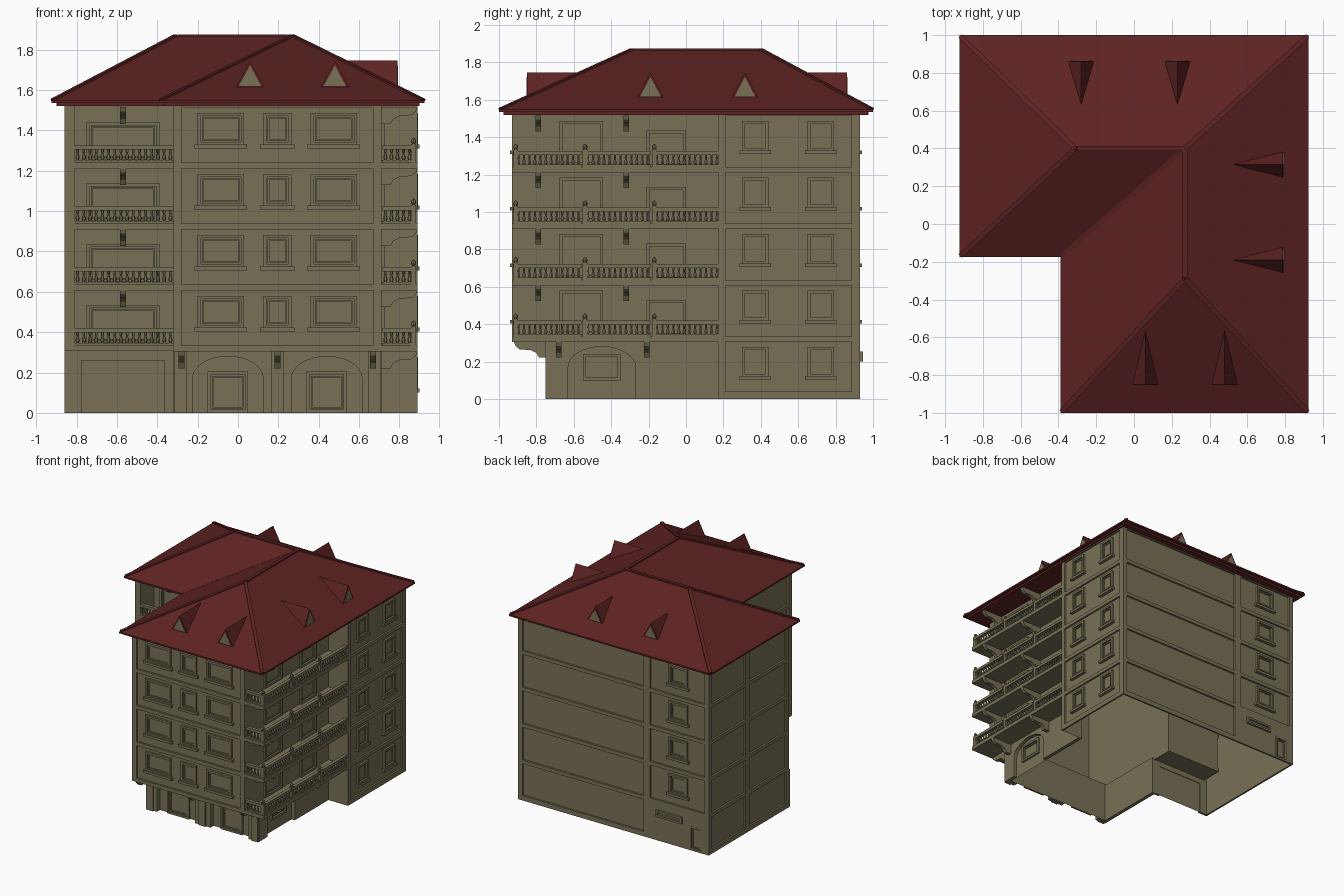
import bpy, bmesh, math
from mathutils import Vector, Matrix

if "Cube" in bpy.data.objects:
    bpy.data.objects.remove(bpy.data.objects["Cube"])

def material(name, col):
    m = bpy.data.materials.new(name)
    m.diffuse_color = (*col, 1)
    m.use_nodes = True
    m.node_tree.nodes["Principled BSDF"].inputs["Base Color"].default_value = m.diffuse_color
    return m

STONE = material("stone", (0.19, 0.165, 0.095))
TILE = material("roof_tile", (0.11, 0.016, 0.016))
X, Y, Z = Vector((1, 0, 0)), Vector((0, 1, 0)), Vector((0, 0, 1))

# A frame is (origin, along, outward, up)
def frame(o, u, n, up=Z):
    return (Vector(o), u, n, up)

def turned(F):
    return (F[0], F[2], F[1], F[3])

class Part:
    def __init__(self):
        self.bm = bmesh.new()

    def prism(self, F, pts, d0, d1):
        o, u, n, up = F
        rings = [[self.bm.verts.new(o + u * a + n * d + up * b) for a, b in pts] for d in (d0, d1)]
        self.bm.faces.new(rings[0])
        self.bm.faces.new(rings[1][::-1])
        k = len(pts)
        for i in range(k):
            j = (i + 1) % k
            self.bm.faces.new((rings[0][i], rings[0][j], rings[1][j], rings[1][i]))

    def box(self, F, u0, u1, d0, d1, z0, z1):
        self.prism(F, [(u0, z0), (u1, z0), (u1, z1), (u0, z1)], d0, d1)

    def lathe(self, loc, prof, n=6):
        rings = [[self.bm.verts.new(loc + Vector((r * math.cos(i * math.tau / n), r * math.sin(i * math.tau / n), z)))
                  for i in range(n)] for r, z in prof]
        for a, b in zip(rings, rings[1:]):
            for i in range(n):
                j = (i + 1) % n
                self.bm.faces.new((a[i], a[j], b[j], b[i]))

    def shell(self, pts, z0, z1):
        lo, hi = ([self.bm.verts.new((x, y, z)) for x, y in pts] for z in (z0, z1))
        for i in range(len(pts)):
            j = (i + 1) % len(pts)
            self.bm.faces.new((lo[i], lo[j], hi[j], hi[i]))

    def finish(self, name, mat=STONE):
        bmesh.ops.recalc_face_normals(self.bm, faces=self.bm.faces)
        me = bpy.data.meshes.new(name)
        self.bm.to_mesh(me)
        self.bm.free()
        me.materials.append(mat)
        bpy.context.collection.objects.link(bpy.data.objects.new(name, me))

W = frame((0, 0, 0), X, Y)
FLAT = frame((0, 0, 0), X, Z, Y)
FRONT, BACK = frame((0, -.93, 0), X, -Y), frame((0, .93, 0), X, Y)
RIGHT, LEFT = frame((.89, 0, 0), Y, X), frame((-.86, 0, 0), Y, -X)
WING = frame((-.32, 0, 0), Y, -X)
LOGGIA, RECESS = frame((0, .06, 0), X, -Y), frame((.71, 0, 0), Y, X)
GFRONT, GLEFT = frame((0, -.74, 0), X, -Y), frame((0, -.13, 0), X, -Y)
FLOORS = [.335 + .302 * i for i in range(4)]
UPPER = [(z, z + .272) for z in FLOORS]
ALL = [(.04, .305)] + UPPER

# Hollow wall shells, open underneath
p = Part()
p.shell([(-.845, .915), (.875, .915), (.875, .17), (.71, .17), (.71, -.915), (-.305, -.915),
         (-.305, .06), (-.81, .06), (-.81, -.12), (-.845, -.12)], .31, 1.53)
p.shell([(-.845, .915), (.875, .915), (.875, .17), (.68, .17), (.68, -.70), (-.29, -.70),
         (-.29, -.12), (-.845, -.12)], 0, .32)
p.finish("wall_shell")

# Raised bands that leave sunken panels
def bands(p, F, u0, u1, a, b, rows, z0, z1=1.53):
    p.box(F, u0, a, -.015, 0, z0, z1)
    p.box(F, b, u1, -.015, 0, z0, z1)
    edges = [z0] + [z for r in rows for z in r] + [z1]
    for lo, hi in zip(edges[::2], edges[1::2]):
        p.box(F, a, b, -.015, 0, lo, hi)

p = Part()
bands(p, FRONT, -.32, .71, -.28, .67, UPPER, .305)
bands(p, RIGHT, .17, .89 + .04, .21, .885, ALL, 0)
bands(p, BACK, -.29, .89, -.26, .85, ALL, 0)
bands(p, BACK, -.86, -.29, -.82, -.32, UPPER, .28)
bands(p, LEFT, .42, .93, .45, .89, ALL, 0)
bands(p, LEFT, -.12, .42, -.08, .39, ALL, 0)
bands(p, WING, -.93, -.12, -.89, -.16, UPPER, .305)
p.finish("facade_bands")

# Windows with casing, inner sash and sill
def window(p, F, c, w, z0, h, d=-.015, sill=True):
    for g, t, out in ((0, .016, .016), (.022, .008, .008)):
        a, b, lo, hi = c - w / 2 + g, c + w / 2 - g, z0 + g, z0 + h - g
        p.box(F, a, a + t, d, d + out, lo, hi)
        p.box(F, b - t, b, d, d + out, lo, hi)
        p.box(F, a + t, b - t, d, d + out, hi - t, hi)
        p.box(F, a + t, b - t, d, d + out, lo, lo + t)
    if sill:
        p.box(F, c - w / 2 - .015, c + w / 2 + .015, d, d + .025, z0 - .016, z0 + .004)

p = Part()
for z in FLOORS:
    for c, w in ((-.085, .23), (.195, .14), (.475, .23)):
        window(p, FRONT, c, w, z + .085, .16)
    window(p, BACK, -.575, .17, z + .085, .16)
    window(p, RECESS, -.56, .23, z + .01, .235, 0, False)
    window(p, RECESS, -.105, .21, z, .195, 0, False)
    window(p, LOGGIA, -.57, .36, z, .2, 0, False)
for z in [.033] + FLOORS:
    for c in (.37, .72):
        window(p, RIGHT, c, .14, z + .085, .16)
p.finish("windows")

# Ground floor: arched fronts, niche doors, side plates, rear door
def arch_plate(p, F, u0, u1, a, b, spring, top, z1, d0, d1):
    c, r = (a + b) / 2, (b - a) / 2
    arc = [(c - r * math.cos(math.pi * i / 16), spring + (top - spring) * math.sin(math.pi * i / 16)) for i in range(17)]
    p.prism(F, [(u0, 0), (a, 0)] + arc + [(b, 0), (u1, 0), (u1, z1), (u0, z1)], d0, d1)

p = Part()
arch_plate(p, GFRONT, -.32, .195, -.225, .125, .17, .28, .31, -.04, 0)
arch_plate(p, GFRONT, .195, .71, .265, .615, .17, .28, .31, -.04, 0)
arch_plate(p, RECESS, -.74, .17, -.63, -.27, .17, .28, .31, -.03, 0)
for c in (-.285, .195, .675):
    p.box(GFRONT, c - .03, c + .03, 0, .012, 0, .31)
p.box(WING, -.74, -.12, -.03, 0, 0, .31)
p.prism(GLEFT, [(-.86, 0), (-.775, 0), (-.775, .26), (-.365, .26), (-.365, 0), (-.32, 0), (-.32, .31), (-.86, .31)],
        -.015, .005)
p.prism(BACK, [(-.86, 0), (-.80, 0), (-.80, .2), (-.68, .2), (-.68, 0), (-.29, 0), (-.29, .28), (-.86, .28)], -.015, 0)
p.finish("ground_floor_fronts")
p = Part()
for c in (-.05, .44):
    window(p, GFRONT, c, .2, 0, .205, -.04, False)
window(p, RECESS, -.45, .2, .1, .14, -.03, False)
window(p, BACK, -.5, .24, .2, .055, 0, False)
window(p, BACK, -.74, .12, 0, .2, -.015, False)
p.finish("ground_floor_openings")

# Balcony slabs
p = Part()
p.box(W, -.32, .71, -.93, -.70, .305, .33)
for z in FLOORS:
    p.box(W, .69, .89, -.93, .17, z - .03, z)
    p.box(W, -.82, -.31, -.125, .06, z - .03, z)
p.finish("balcony_slabs")

# Scroll consoles under the overhangs
CONSOLE = [(0, 0), (0, -.085), (.045, -.085), (.06, -.06), (.09, -.045), (.15, -.04), (.172, -.022), (.18, 0)]
def console(p, F, c, z):
    p.prism(turned(F), [(a, b + z) for a, b in CONSOLE], c - .015, c + .015)

p = Part()
for c in (-.28, .195, .67):
    console(p, GFRONT, c, .306)
for c in (-.68, -.21):
    console(p, RECESS, c, .306)
for z in FLOORS:
    for c in (-.79, -.32):
        console(p, RECESS, c, z + .275)
    console(p, LOGGIA, -.57, z + .275)
p.finish("consoles")

# Balustrades
BALUSTER = [(.005, .01), (.01, .02), (.01, .028), (.0045, .046), (.007, .052), (.007, .066)]
def balustrade(p, F, u0, u1, d, z):
    p.box(F, u0, u1, d - .014, d + .014, z + .063, z + .085)
    p.box(F, u0, u1, d - .012, d + .012, z, z + .012)
    n = round((u1 - u0) / .03)
    for i in range(n):
        u = u0 + (i + .5) * (u1 - u0) / n
        p.lathe(F[0] + F[1] * u + F[2] * d + Z * z, BALUSTER)

p, q = Part(), Part()
for z in FLOORS:
    balustrade(p, LOGGIA, -.81, -.32, .165, z)
    balustrade(p, FRONT, .715, .865, -.02, z)
    for y in (-.91, -.54, -.17):
        balustrade(p, RIGHT, y, y + .35, -.02, z)
        q.box(W, .857, .883, y - .013, y + .013, z, z + .092)
        q.lathe(Vector((.87, y, z)), [(.006, .09), (.013, .103), (.013, .11), (.006, .12), (0.001, .123)], 8)
p.finish("balustrades")
q.finish("balustrade_posts")

# Roof with hips and valley
EAVE = [(-.925, 1), (.925, 1), (.925, -1), (-.39, -1), (-.39, -.175), (-.925, -.175)]
RIDGE = [(-.31, .4), (.27, .4), (.27, -.29)]
p = Part()
lo = [p.bm.verts.new((x, y, 1.535)) for x, y in EAVE]
e = [p.bm.verts.new((x, y, 1.548)) for x, y in EAVE]
r = [p.bm.verts.new((x, y, 1.87)) for x, y in RIDGE]
for f in ((e[0], e[1], r[1], r[0]), (e[1], e[2], r[2], r[1]), (e[2], e[3], r[2]), (e[3], e[4], r[1], r[2]),
          (e[4], e[5], r[0], r[1]), (e[5], e[0], r[0]), lo):
    p.bm.faces.new(f)
for i in range(6):
    p.bm.faces.new((lo[i], lo[i - 1], e[i - 1], e[i]))
p.finish("roof", TILE)
p = Part()
p.prism(FLAT, [(-.9, .975), (.9, .975), (.9, -.975), (-.365, -.975), (-.365, -.15), (-.9, -.15)], 1.52, 1.537)
p.finish("eave_cornice", TILE)

# Ridge and hip caps
p = Part()
for a, b in ((0, 0), (1, 1), (2, 2), (3, 2), (4, 1), (5, 0), ('r', 1), ('s', 1)):
    s = Vector((*(RIDGE[0] if a == 'r' else RIDGE[2] if a == 's' else EAVE[a]), 1.87 if a in ('r', 's') else 1.548))
    t = Vector((*RIDGE[b], 1.87))
    u = (t - s).normalized()
    n = u.cross(Z).normalized()
    p.box((s, u, n, n.cross(u)), 0.01, (t - s).length, -.013, .013, -.006, .005)
p.finish("ridge_caps", TILE)

# Dormers: wedge roofs with stone gables
p, q = Part(), Part()
def dormer(F, c, d, base, back):
    o, u, n, up = F
    v = [p.bm.verts.new(o + u * a + n * k + up * z) for a, k, z in
         ((c - .07, d, base), (c + .07, d, base), (c, d, 1.745), (c, back, 1.745))]
    for f in ((0, 1, 2), (0, 2, 3), (1, 3, 2), (0, 3, 1)):
        p.bm.faces.new([v[i] for i in f])
    q.prism(F, [(c - .055, base + .008), (c + .055, base + .008), (c, 1.722)], d - .004, d + .003)

for c in (.06, .48):
    dormer(frame((0, 0, 0), X, -Y), c, .85, 1.612, .565)
for c in (-.28, .23):
    dormer(frame((0, 0, 0), X, Y), c, .86, 1.618, .63)
for c in (-.19, .315):
    dormer(frame((0, 0, 0), Y, X), c, .79, 1.61, .525)
p.finish("dormer_roofs", TILE)
q.finish("dormer_gables")
